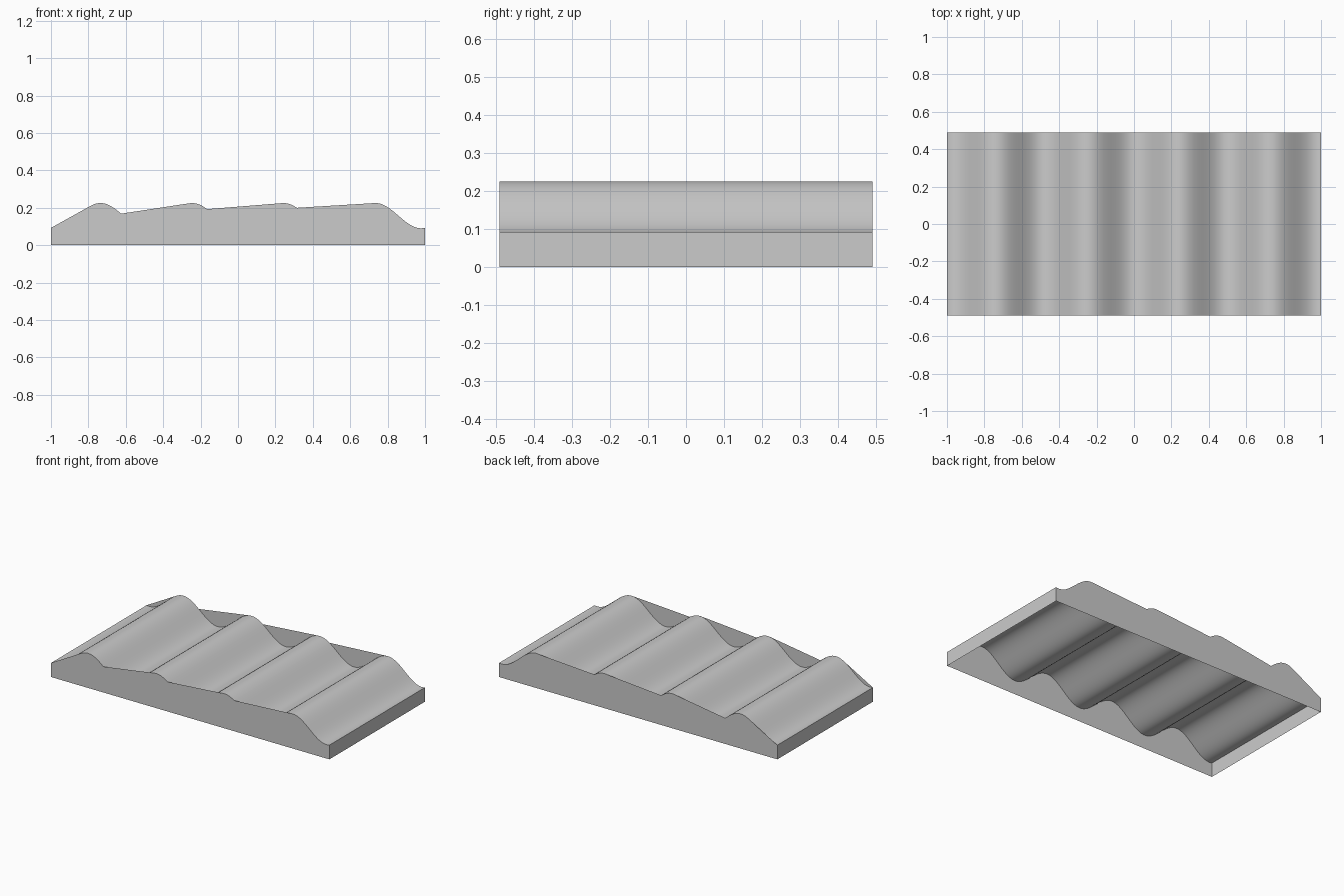
import bpy
import math

if "Cube" in bpy.data.objects:
    bpy.data.objects.remove(bpy.data.objects["Cube"])

HALF_LENGTH, HALF_WIDTH = 1.0, 0.49
LOW, HIGH, PITCH = 0.09, 0.225, 0.49
RAMP_STARTS = (-1.0, -0.625, -0.165, 0.315)   # where each straight ramp leaves the wave

grey = bpy.data.materials.new("light grey")
grey.use_nodes = True
colour = (0.6, 0.6, 0.6, 1.0)
grey.diffuse_color = colour
grey.node_tree.nodes["Principled BSDF"].inputs["Base Color"].default_value = colour


def wave(x):
    """Height of the corrugated top, with crests midway between multiples of the pitch."""
    return (LOW + HIGH) / 2 - (HIGH - LOW) / 2 * math.cos(math.tau * x / PITCH)


def make_ramps():
    """Each ramp runs from its start to the tangent point near the next crest."""
    ramps = []
    for i, start in enumerate(RAMP_STARTS):
        crest = (i - 1.5) * PITCH
        steps = [start + (crest - start) * k / 100 for k in range(30, 101)]
        end = max(steps, key=lambda x: (wave(x) - wave(start)) / (x - start))
        ramps.append((start, end))
    return ramps


RAMPS = make_ramps()


def wall_top(x):
    """The side walls bridge the troughs with the straight ramps."""
    for start, end in RAMPS:
        if start <= x <= end:
            t = (x - start) / (end - start)
            return max(wave(x), wave(start) * (1 - t) + wave(end) * t)
    return wave(x)


def strip(name, edge_a, edge_b):
    """A sheet of quads between two matching rows of points."""
    n = len(edge_a)
    faces = [(i, i + 1, n + i + 1, n + i) for i in range(n - 1)]
    mesh = bpy.data.meshes.new(name)
    mesh.from_pydata(edge_a + edge_b, [], faces)
    mesh.materials.append(grey)
    obj = bpy.data.objects.new(name, mesh)
    bpy.context.collection.objects.link(obj)
    return obj


# Sample positions along the length, including the ramp corners
count = 160
xs = {round(-HALF_LENGTH + 2 * HALF_LENGTH * i / count, 4) for i in range(count + 1)}
xs = sorted(xs | set(RAMP_STARTS))

# Corrugated top sheet
sheet = strip("corrugated_top",
              [(x, -HALF_WIDTH, wave(x)) for x in xs],
              [(x, HALF_WIDTH, wave(x)) for x in xs])
bpy.context.view_layer.objects.active = sheet
sheet.select_set(True)
bpy.ops.object.shade_smooth_by_angle(angle=math.radians(30))

# Long side walls, wound so that they face outward
for name, y, row in (("front_wall", -HALF_WIDTH, xs), ("back_wall", HALF_WIDTH, xs[::-1])):
    strip(name, [(x, y, 0) for x in row], [(x, y, wall_top(x)) for x in row])

# Short end walls; the underside stays open
for name, side in (("left_end_wall", 1), ("right_end_wall", -1)):
    x = side * HALF_LENGTH
    ys = (-side * HALF_WIDTH, side * HALF_WIDTH)
    strip(name, [(x, y, 0) for y in ys], [(x, y, wave(x)) for y in ys])
